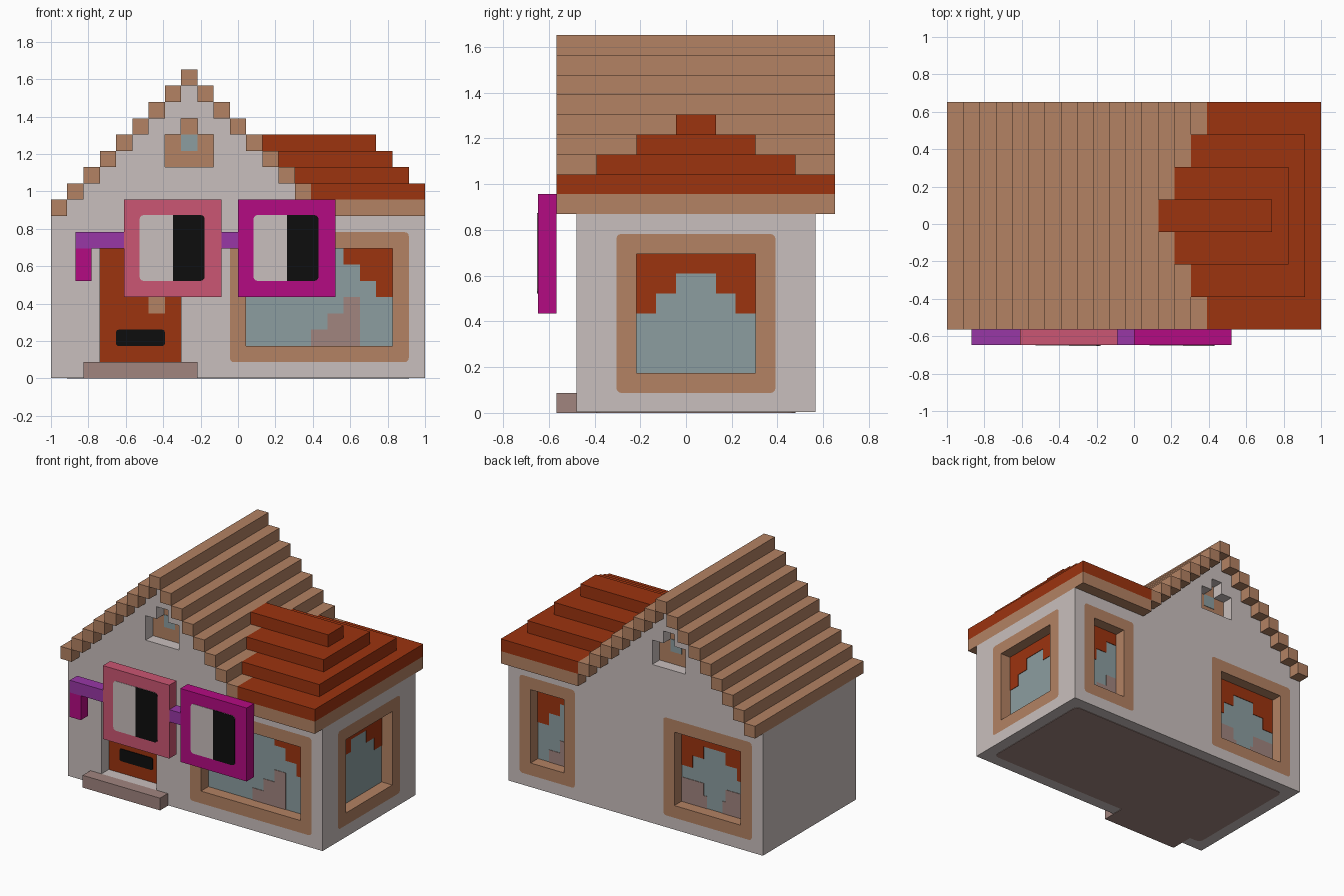
import bpy, bmesh
from mathutils import Vector

if "Cube" in bpy.data.objects:
    bpy.data.objects.remove(bpy.data.objects["Cube"])

U = 2 / 23                                   # one building block
ORIGIN = Vector((-1, -7.5 * U, 0))           # block grid: x 0..23, y 0..15, z 0..19


def srgb(h):
    c = [int(h[i:i + 2], 16) / 255 for i in (0, 2, 4)]
    return [v / 12.92 if v <= 0.04045 else ((v + 0.055) / 1.055) ** 2.4 for v in c] + [1]


def material(name, h):
    m = bpy.data.materials.new(name)
    m.diffuse_color = srgb(h)
    m.use_nodes = True
    m.node_tree.nodes["Principled BSDF"].inputs["Base Color"].default_value = m.diffuse_color
    return m


WALL = material("pale_plaster", "c9bfbd")
TAN = material("tan_wood", "b38263")
BROWN = material("rust_brown", "9c330f")
STONE = material("stone_grey", "a1857f")
GLASS = material("window_glass", "8c9ea0")
BLACK = material("black", "0d0d0d")
PINK = material("pink", "cb5673")
MAGENTA = material("magenta", "b40b82")
PURPLE = material("purple", "9837a6")


def finish(name, bm, mat):
    bmesh.ops.recalc_face_normals(bm, faces=bm.faces)
    me = bpy.data.meshes.new(name)
    bm.to_mesh(me)
    bm.free()
    me.materials.append(mat)
    ob = bpy.data.objects.new(name, me)
    bpy.context.collection.objects.link(ob)
    return ob


def boxes(name, mat, spans, round_axis=None, radius=0.25):
    """Boxes given as (low corner, high corner) in blocks, optionally rounded along one axis."""
    bm = bmesh.new()
    for lo, hi in spans:
        lo, hi = Vector(lo), Vector(hi)
        vs = bmesh.ops.create_cube(bm, size=1)["verts"]
        for v in vs:
            v.co = ORIGIN + U * ((lo + hi) / 2 + v.co * (hi - lo))
    if round_axis is not None:
        bm.edges.ensure_lookup_table()
        edges = [e for e in bm.edges
                 if abs((e.verts[0].co - e.verts[1].co).normalized()[round_axis]) > 0.9]
        bmesh.ops.bevel(bm, geom=edges, offset=radius * U, segments=3,
                        profile=0.5, affect='EDGES')
    return finish(name, bm, mat)


def on_wall(side, a0, a1, z0, z1, d0, d1):
    """Span on a wall: a along the wall, z up, d depth inward from the wall face."""
    if side == "front":
        return (a0, 2 + d0, z0), (a1, 2 + d1, z1)
    if side == "back":
        return (a0, 14 - d1, z0), (a1, 14 - d0, z1)
    return (23 - d1, a0, z0), (23 - d0, a1, z1)


def cut(ob, cutter):
    mod = ob.modifiers.new("cut", 'BOOLEAN')
    mod.operation = 'DIFFERENCE'
    mod.solver = 'EXACT'
    mod.object = cutter
    cutter.hide_render = True
    cutter.hide_viewport = True


# House body: stepped gable on the left, low wing on the right
prof = [(0, 0.04)]
for i in range(17):
    top = 10 + min(i, 16 - i)
    prof += [(i, top), (i + 1, top)]
prof += [(23, 10), (23, 0.04)]
bm = bmesh.new()
face = bm.faces.new([bm.verts.new(ORIGIN + U * Vector((x, 2, z))) for x, z in prof])
ext = bmesh.ops.extrude_face_region(bm, geom=[face])["geom"]
bmesh.ops.translate(bm, vec=(0, 12 * U, 0), verts=[g for g in ext if isinstance(g, bmesh.types.BMVert)])
bmesh.ops.remove_doubles(bm, verts=bm.verts, dist=1e-5)
body = finish("house_walls", bm, WALL)

# Gable roof bars and the eave band of the wing
boxes("gable_roof", TAN, [((i, 1, 10 + min(i, 16 - i)), (i + 1, 15, 11 + min(i, 16 - i)))
                          for i in range(17)])
boxes("wing_eave", TAN, [((17, 1, 10), (23, 15, 11))])

# Stepped wing roof
boxes("wing_roof", BROWN, [((16 - n, 1 + 2 * n, 11 + n), (23 - n, 15 - 2 * n, 12 + n))
                           for n in range(4)])


# Windows: rounded frame set in the wall, recessed glass, curtains and furniture
def window(name, side, a0, a1, curtains, furniture=()):
    axis = 0 if side == "right" else 1
    cut(body, boxes(name + "_wall_cutter", TAN,
                    [on_wall(side, a0, a1, 1, 9, -1, 1)], axis))
    frame = boxes(name + "_frame", TAN, [on_wall(side, a0, a1, 1, 9, 0, 1)], axis)
    cut(frame, boxes(name + "_opening_cutter", TAN,
                     [on_wall(side, a0 + 1, a1 - 1, 2, 8, -1, 2)]))
    boxes(name + "_glass", GLASS, [on_wall(side, a0 + 1, a1 - 1, 2, 8, 0.96, 1.02)])
    boxes(name + "_curtain", BROWN,
          [on_wall(side, l, r, z, z + 1, 0.92, 1) for l, r, z in curtains])
    if furniture:
        boxes(name + "_furniture", STONE,
              [on_wall(side, l, r, z, z + 1, 0.92, 1) for l, r, z in furniture])


def draped(l, r):
    return [(l, r, 7), (l, l + 2, 6), (r - 2, r, 6), (l, l + 1, 5), (r - 1, r, 5)]


window("front_window", "front", 11, 22,
       [(12, 15, 7), (18, 21, 7), (12, 14, 6), (19, 21, 6), (12, 13, 5), (20, 21, 5)],
       [(16, 19, 2), (17, 19, 3), (18, 19, 4)])
window("side_window", "right", 4, 12, draped(5, 11))
window("back_window", "back", 1, 9, draped(2, 8),
       [(2, 4.3, 2), (2, 4, 3), (5.7, 8, 2), (6, 8, 3)])
window("narrow_window", "back", 17, 22, [(18, 21, 7), (19, 21, 6), (20, 21, 5)],
       [(18, 20, 2), (18, 19, 3)])

# Attic windows, one on each gable
for side in ("front", "back"):
    n = side + "_attic"
    cut(body, boxes(n + "_cutter_low", WALL, [on_wall(side, 7, 10, 13, 15, -1, 1)]))
    cut(body, boxes(n + "_cutter_high", WALL, [on_wall(side, 8, 9, 14, 16, -1, 1)]))
    boxes(n + "_panel", TAN, [on_wall(side, 7, 10, 13, 15, 0.96, 1.02),
                              on_wall(side, 8, 9, 15, 16, 0.96, 1.02)])
    boxes(n + "_glass", GLASS, [on_wall(side, 8, 9, 14, 15, 0.92, 1)])

# Recessed door with letter slot and handle
cut(body, boxes("door_cutter", WALL, [on_wall("front", 3, 8, 1, 8, -1, 1)]))
boxes("door", BROWN, [on_wall("front", 3, 8, 1, 8, 0.95, 1.02)])
boxes("letter_slot", BLACK, [on_wall("front", 4, 7, 2, 3, 0.9, 1)], 1, 0.15)
boxes("door_handle", TAN, [on_wall("front", 6, 7, 4, 5, 0.9, 1)])

# Door step and underside
boxes("door_step", STONE, [((2, 1, 0), (9, 2, 1))])
boxes("floor", STONE, [((1, 3, 0), (22, 13, 0.05))], 2, 0.4)
boxes("floor_entry", STONE, [((2, 2, 0), (9, 3.5, 0.05))])

# Spectacles: two square rims with half-black lenses, bridge and arm
for name, x, mat in (("left", 4.5, PINK), ("right", 11.5, MAGENTA)):
    boxes(name + "_rim", mat, [((x, 0.05, 5), (x + 6, 1, 11))])
    boxes(name + "_lens", WALL, [((x + 0.95, 0.02, 6), (x + 4.95, 0.06, 10.05))], 1)
    boxes(name + "_pupil", BLACK, [((x + 3, 0, 6), (x + 4.95, 0.06, 10.05))], 1)
    boxes(name + "_pupil_edge", BLACK, [((x + 3, 0, 6), (x + 3.5, 0.06, 10.05))])
boxes("bridge", PURPLE, [((10.5, 0.05, 8), (11.5, 1, 9))])
boxes("arm", PURPLE, [((1.5, 0.05, 8), (4.5, 1, 9))])
boxes("arm_tip", MAGENTA, [((1.5, 0.05, 6), (2.5, 1, 8))])
